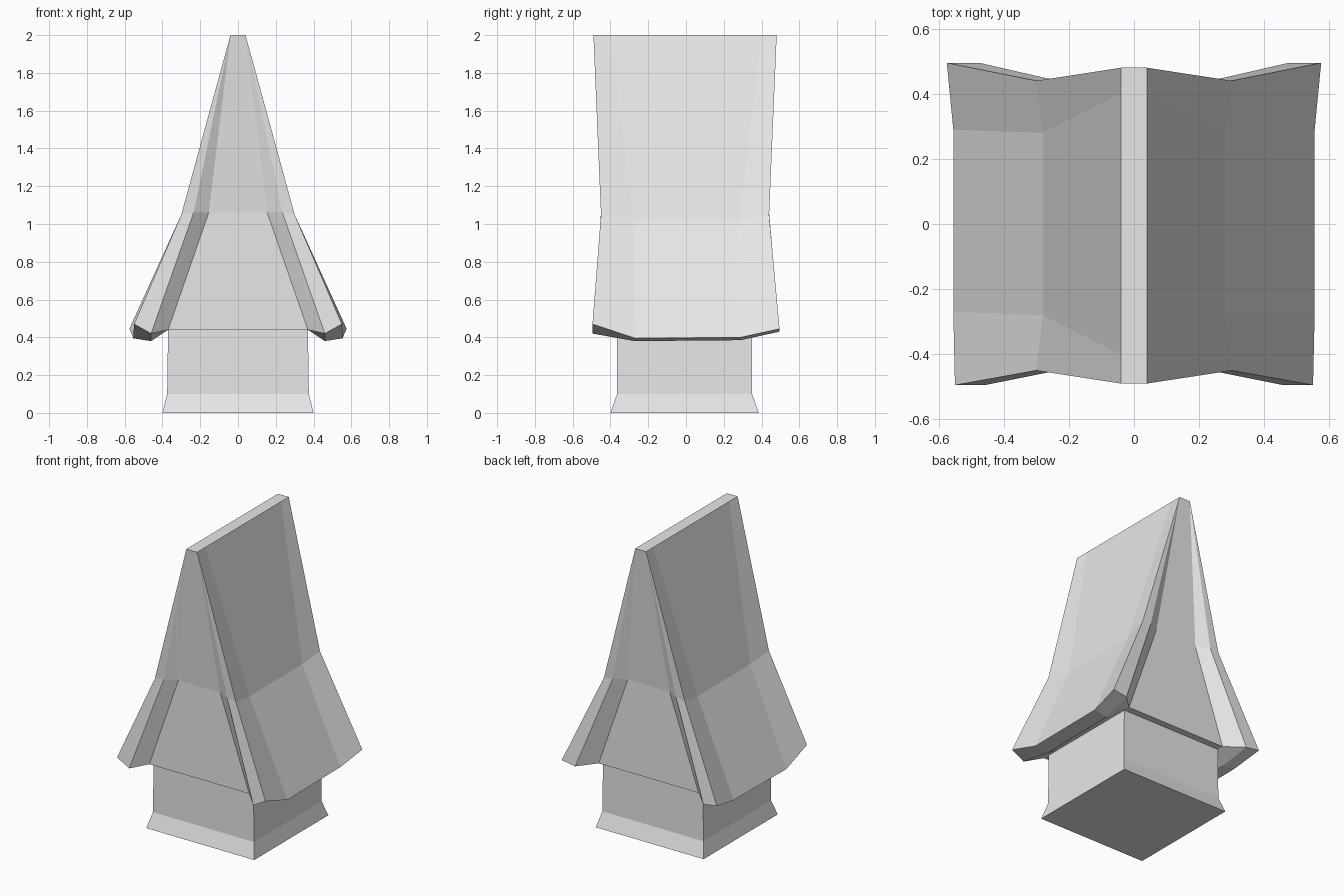
import bpy
import bmesh

cube = bpy.data.objects.get("Cube")
if cube:
    bpy.data.objects.remove(cube, do_unlink=True)

stone = bpy.data.materials.new("pale_grey")
stone.use_nodes = True
colour = (0.8, 0.8, 0.8, 1)
stone.diffuse_color = colour
stone.node_tree.nodes["Principled BSDF"].inputs["Base Color"].default_value = colour


def finish(bm, name):
    bmesh.ops.recalc_face_normals(bm, faces=bm.faces)
    mesh = bpy.data.meshes.new(name)
    bm.to_mesh(mesh)
    bm.free()
    mesh.materials.append(stone)
    obj = bpy.data.objects.new(name, mesh)
    bpy.context.collection.objects.link(obj)


# Square base with a flared foot: half width, front, back, height
bm = bmesh.new()
rings = []
for w, front, back, z in ((0.40, -0.40, 0.385, 0), (0.375, -0.365, 0.35, 0.1),
                          (0.37, -0.365, 0.35, 0.45)):
    rings.append([bm.verts.new(p) for p in
                  ((-w, front, z), (w, front, z), (w, back, z), (-w, back, z))])
for low, high in zip(rings, rings[1:]):
    for i in range(4):
        j = (i + 1) % 4
        bm.faces.new((low[i], low[j], high[j], high[i]))
bm.faces.new(rings[0])
bm.faces.new(rings[-1])
finish(bm, "base")

# Roof: each row runs front, mid front, mid back, back on the +x side
rows = {
    "ridge": ((0.04, -0.49, 2), (0.04, -0.40, 2), (0.04, 0.40, 2), (0.04, 0.48, 2)),
    "knee": ((0.30, -0.45, 1.05), (0.28, -0.28, 1.02),
             (0.28, 0.28, 1.02), (0.30, 0.44, 1.05)),
    "eave": ((0.55, -0.495, 0.47), (0.555, -0.27, 0.395),
             (0.555, 0.29, 0.40), (0.575, 0.495, 0.445)),
    "lip": ((0.46, -0.495, 0.42), (0.46, -0.27, 0.38),
            (0.46, 0.29, 0.385), (0.475, 0.495, 0.43)),
    "foot": ((0.37, -0.41, 0.44), (0.37, -0.27, 0.44),
             (0.37, 0.29, 0.44), (0.37, 0.395, 0.44)),
}
# Gable points, front and back
gable = {
    "rim": ((0.235, -0.45, 1.06), (0.235, 0.44, 1.06)),
    "wall": ((0.155, -0.41, 1.06), (0.155, 0.395, 1.06)),
}

bm = bmesh.new()
halves = []
for side in (1, -1):
    v = {name: [bm.verts.new((side * x, y, z)) for x, y, z in pts]
         for name, pts in {**rows, **gable}.items()}
    halves.append(v)

    # Slopes, eave edge and soffit
    names = list(rows)
    for a, b in zip(names, names[1:]):
        for i in range(3):
            bm.faces.new((v[a][i], v[a][i + 1], v[b][i + 1], v[b][i]))

    # Rim and recessed reveal at each end
    for end in (0, -1):
        ridge, knee, eave, lip, foot, rim, wall = (v[n][end] for n in v)
        bm.faces.new((ridge, knee, rim))
        bm.faces.new((knee, eave, lip, rim))
        bm.faces.new((ridge, rim, wall))
        bm.faces.new((rim, lip, foot, wall))

# Ridge cap, underside and gable walls join the two halves
right, left = halves
for name in ("ridge", "foot"):
    for i in range(3):
        bm.faces.new((right[name][i], right[name][i + 1],
                      left[name][i + 1], left[name][i]))
for end in (0, -1):
    for a, b in (("ridge", "wall"), ("wall", "foot")):
        bm.faces.new((right[a][end], left[a][end], left[b][end], right[b][end]))
finish(bm, "flared_roof")
